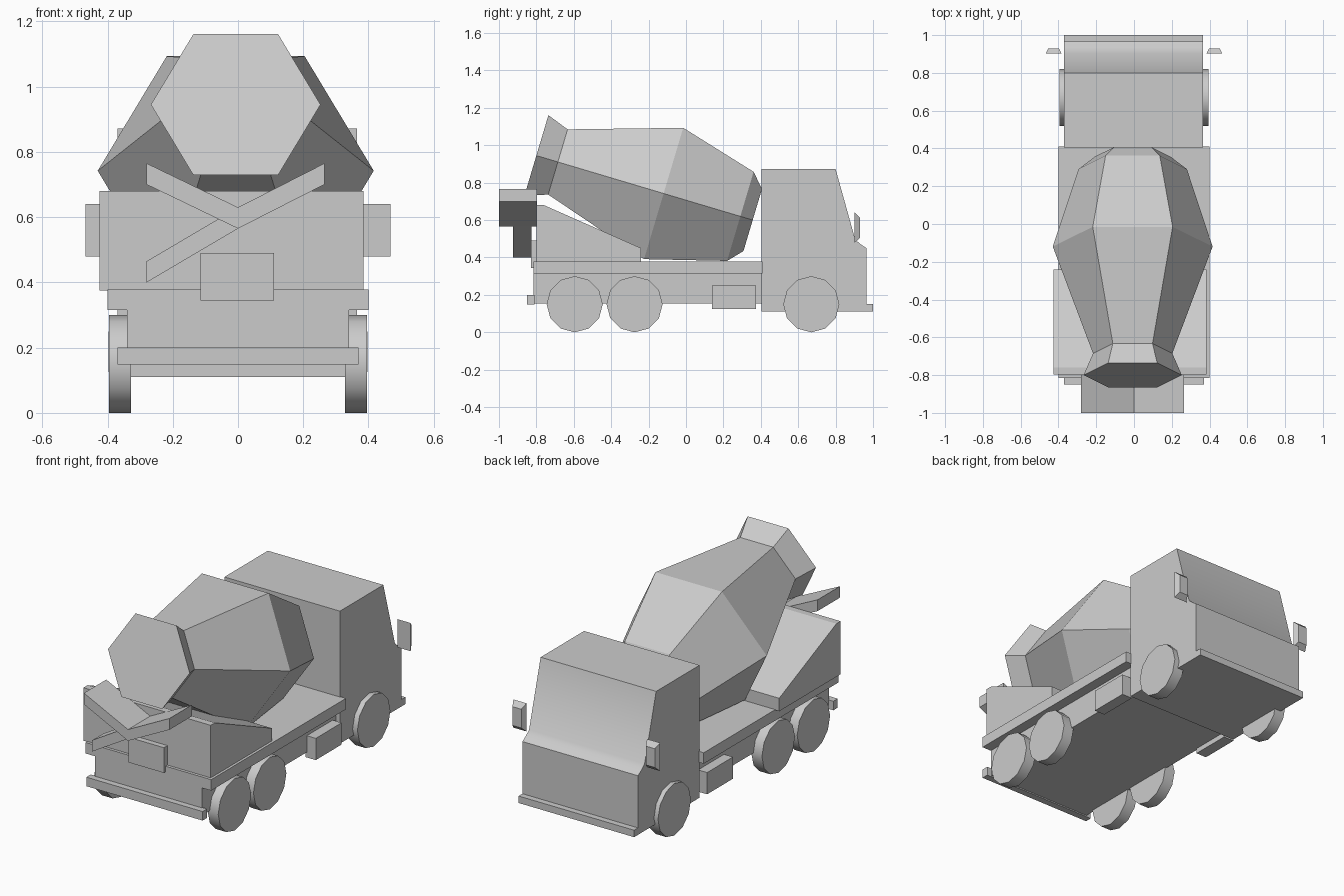
import bpy, bmesh, math
from mathutils import Vector, Matrix

if "Cube" in bpy.data.objects:
    bpy.data.objects.remove(bpy.data.objects["Cube"])


def finish(name, bm, smooth=None):
    bmesh.ops.recalc_face_normals(bm, faces=bm.faces)
    me = bpy.data.meshes.new(name)
    bm.to_mesh(me)
    bm.free()
    ob = bpy.data.objects.new(name, me)
    bpy.context.collection.objects.link(ob)
    if smooth:
        bpy.ops.object.select_all(action='DESELECT')
        ob.select_set(True)
        bpy.context.view_layer.objects.active = ob
        bpy.ops.object.shade_smooth_by_angle(angle=math.radians(smooth))
    return ob


def loft(name, rings, smooth=None):
    """Skin a closed solid through rings of equal vertex count."""
    bm = bmesh.new()
    vs = [[bm.verts.new(p) for p in r] for r in rings]
    n = len(vs[0])
    for a, b in zip(vs, vs[1:]):
        for i in range(n):
            j = (i + 1) % n
            bm.faces.new((a[i], a[j], b[j], b[i]))
    bm.faces.new(vs[0])
    bm.faces.new(vs[-1])
    return finish(name, bm, smooth)


def side_prism(name, yz, x0, x1, smooth=None):
    return loft(name, [[(x, y, z) for y, z in yz] for x in (x0, x1)], smooth)


def front_prism(name, xz, y0, y1):
    return loft(name, [[(x, y, z) for x, z in xz] for y in (y0, y1)])


def box(name, x0, x1, y0, y1, z0, z1):
    return side_prism(name, [(y0, z0), (y1, z0), (y1, z1), (y0, z1)], x0, x1)


# Cab with sloped windscreen, and front bumper
side_prism("cab", [(0.405, 0.11), (0.965, 0.11), (0.965, 0.45), (0.935, 0.47),
                   (0.905, 0.495), (0.80, 0.872), (0.405, 0.872)], -0.37, 0.365, 35)
box("front_bumper", -0.37, 0.365, 0.95, 1.0, 0.11, 0.15)

# Chassis, deck and rear bumper
box("chassis", -0.34, 0.34, -0.815, 0.41, 0.155, 0.32)
box("deck", -0.40, 0.40, -0.815, 0.41, 0.315, 0.378)
box("rear_bumper", -0.37, 0.37, -0.85, -0.81, 0.148, 0.20)

# Rear support for the drum, and the box hung on its back
side_prism("drum_support", [(-0.798, 0.375), (-0.24, 0.375), (-0.24, 0.45),
                            (-0.76, 0.68), (-0.798, 0.68)], -0.425, 0.385)
box("rear_box", -0.115, 0.11, -0.83, -0.79, 0.345, 0.49)

# Discharge chutes
front_prism("chute", [(-0.28, 0.70), (0, 0.565), (0.265, 0.70),
                      (0.265, 0.765), (0, 0.63), (-0.28, 0.765)], -1.0, -0.797)
front_prism("lower_chute", [(-0.28, 0.40), (0, 0.565), (0, 0.63), (-0.28, 0.465)],
            -0.925, -0.825)

# Six-sided mixing drum on a tilted axis: (distance along axis, radius)
tilt = math.radians(16.6)
axis = Vector((0, math.cos(tilt), -math.sin(tilt)))
up = Vector((0, math.sin(tilt), math.cos(tilt)))
mouth = Vector((-0.007, -0.80, 0.945))
drum = [(0, 0.26), (0.12, 0.21), (0.71, 0.423), (1.138, 0.287), (1.207, 0.20)]
loft("mixing_drum", [[mouth + axis * s
                      + Vector((1, 0, 0)) * r * math.cos(k * math.pi / 3)
                      + up * r * math.sin(k * math.pi / 3) for k in range(6)]
                     for s, r in drum])

# Wheels, side tanks and mirrors on both sides
for side, sx in (("left", -1), ("right", 1)):
    for pos, y in (("front", 0.67), ("middle", -0.275), ("rear", -0.595)):
        bm = bmesh.new()
        bmesh.ops.create_cone(bm, cap_ends=True, segments=12, radius1=0.15, radius2=0.15,
                              depth=0.067,
                              matrix=Matrix.Translation((sx * 0.362, y, 0.15))
                              @ Matrix.Rotation(math.pi / 2, 4, 'Y'))
        finish(f"{pos}_wheel_{side}", bm, 40)
    box(f"side_tank_{side}", sx * 0.33, sx * 0.397, 0.14, 0.375, 0.125, 0.25)
    rings = [[(sx * x, y, z) for x, z in ((0.425 - w, 0.56 - h), (0.425 + w, 0.56 - h),
                                          (0.425 + w, 0.56 + h), (0.425 - w, 0.56 + h))]
             for y, w, h in ((0.902, 0.042, 0.081), (0.93, 0.028, 0.054))]
    loft(f"mirror_{side}", rings)
